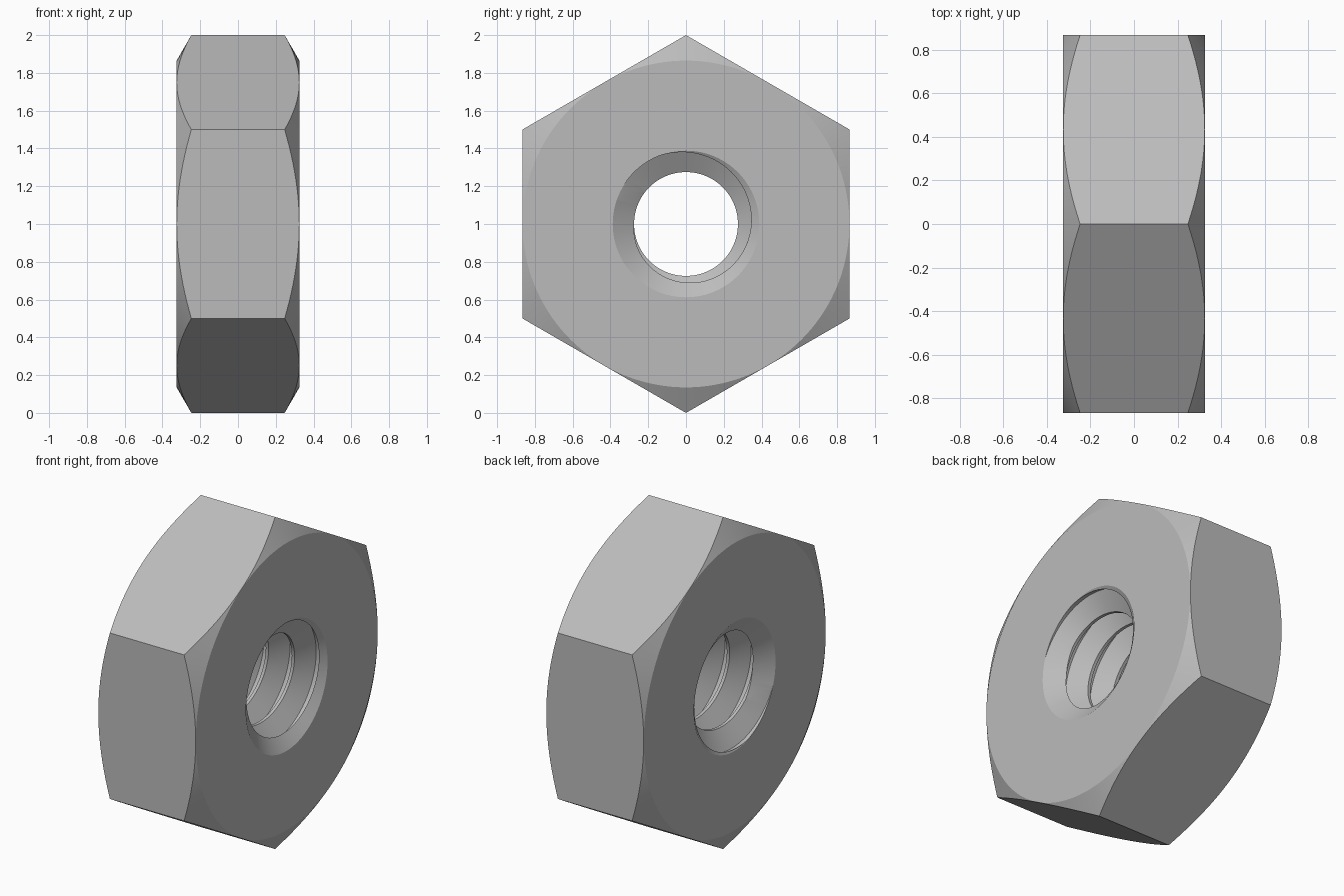
import bpy, bmesh, math

if "Cube" in bpy.data.objects:
    bpy.data.objects.remove(bpy.data.objects["Cube"])

HALF = 0.325          # half thickness along x
MINOR, MAJOR = 0.275, 0.388
PITCH = 0.1732
ROOT = 0.012          # half width of the thread root flat
SEG = 96


def make(name, bm):
    bmesh.ops.recalc_face_normals(bm, faces=bm.faces)
    me = bpy.data.meshes.new(name)
    bm.to_mesh(me)
    bm.free()
    ob = bpy.data.objects.new(name, me)
    bpy.context.collection.objects.link(ob)
    return ob


def lathe(name, profile, seg):
    """Closed solid turned about x at z = 1 from (x, radius) points."""
    bm = bmesh.new()
    rings = []
    for x, r in profile:
        rings.append([bm.verts.new((x, r * math.sin(2 * math.pi * i / seg),
                                    1 + r * math.cos(2 * math.pi * i / seg)))
                      for i in range(seg)])
    for a, b in zip(rings, rings[1:]):
        for i in range(seg):
            j = (i + 1) % seg
            bm.faces.new((a[i], a[j], b[j], b[i]))
    bm.faces.new(rings[0])
    bm.faces.new(rings[-1])
    return make(name, bm)


def thread_rod(name):
    """Right-hand threaded rod, longer than the nut, capped at both ends."""
    bm = bmesh.new()
    slope = (MAJOR - MINOR) * math.tan(math.radians(30))
    w = ROOT + slope
    profile = [(-w, MINOR), (-ROOT, MAJOR), (ROOT, MAJOR), (w, MINOR),
               (PITCH - w, MINOR)]
    turns = 8
    start = 0.303 - 6 * PITCH       # root position on the top line
    rows = []
    for i in range(turns * SEG + 1):
        a = math.pi / 2 + 2 * math.pi * i / SEG
        x0 = start + PITCH * i / SEG
        rows.append([bm.verts.new((x0 + dx, r * math.cos(a), 1 + r * math.sin(a)))
                     for dx, r in profile])
    for a, b in zip(rows, rows[1:]):
        for j in range(len(profile) - 1):
            bm.faces.new((a[j], b[j], b[j + 1], a[j + 1]))
    bmesh.ops.remove_doubles(bm, verts=bm.verts, dist=1e-5)
    # close each open end with a fan to a point on the axis
    apex = {s: bm.verts.new((s * 1.6, 0, 1)) for s in (-1, 1)}
    for e in [e for e in bm.edges if e.is_boundary]:
        s = 1 if e.verts[0].co.x > 0 else -1
        bm.faces.new((e.verts[0], e.verts[1], apex[s]))
    return make(name, bm)


def boolean(target, cutter, operation):
    mod = target.modifiers.new(operation.lower(), 'BOOLEAN')
    mod.operation, mod.object, mod.solver = operation, cutter, 'EXACT'
    bpy.context.view_layer.objects.active = target
    bpy.ops.object.modifier_apply(modifier=mod.name)
    bpy.data.objects.remove(cutter)


# hexagonal body with corners at top and bottom
nut = lathe("hex_nut", [(-HALF, 1), (HALF, 1)], 6)

# corner chamfers on both faces
k = math.tan(math.radians(30))
rim = 0.865
big = 1.1
bx = HALF - (big - rim) * k
chamfer = lathe("corner_chamfer", [(-HALF - 0.0, rim), (-bx, big), (bx, big), (HALF, rim)], 144)
boolean(nut, chamfer, 'INTERSECT')

# threaded bore
boolean(nut, thread_rod("thread_cutter"), 'DIFFERENCE')

# countersinks at both mouths of the bore
depth = 0.075
t = (MAJOR - MINOR) / depth
for s in (-1, 1):
    sink = lathe("countersink", [(s * (HALF + 0.05), MAJOR + 0.05 * t),
                                 (s * (HALF - depth - 0.02), MINOR - 0.02 * t)], SEG)
    boolean(nut, sink, 'DIFFERENCE')

# plain grey metal
metal = bpy.data.materials.new("grey_metal")
metal.diffuse_color = (0.5, 0.5, 0.5, 1)
metal.use_nodes = True
metal.node_tree.nodes["Principled BSDF"].inputs["Base Color"].default_value = metal.diffuse_color
nut.data.materials.clear()
nut.data.materials.append(metal)

bpy.ops.object.select_all(action='DESELECT')
nut.select_set(True)
bpy.context.view_layer.objects.active = nut
bpy.ops.object.shade_smooth_by_angle(angle=math.radians(20))
